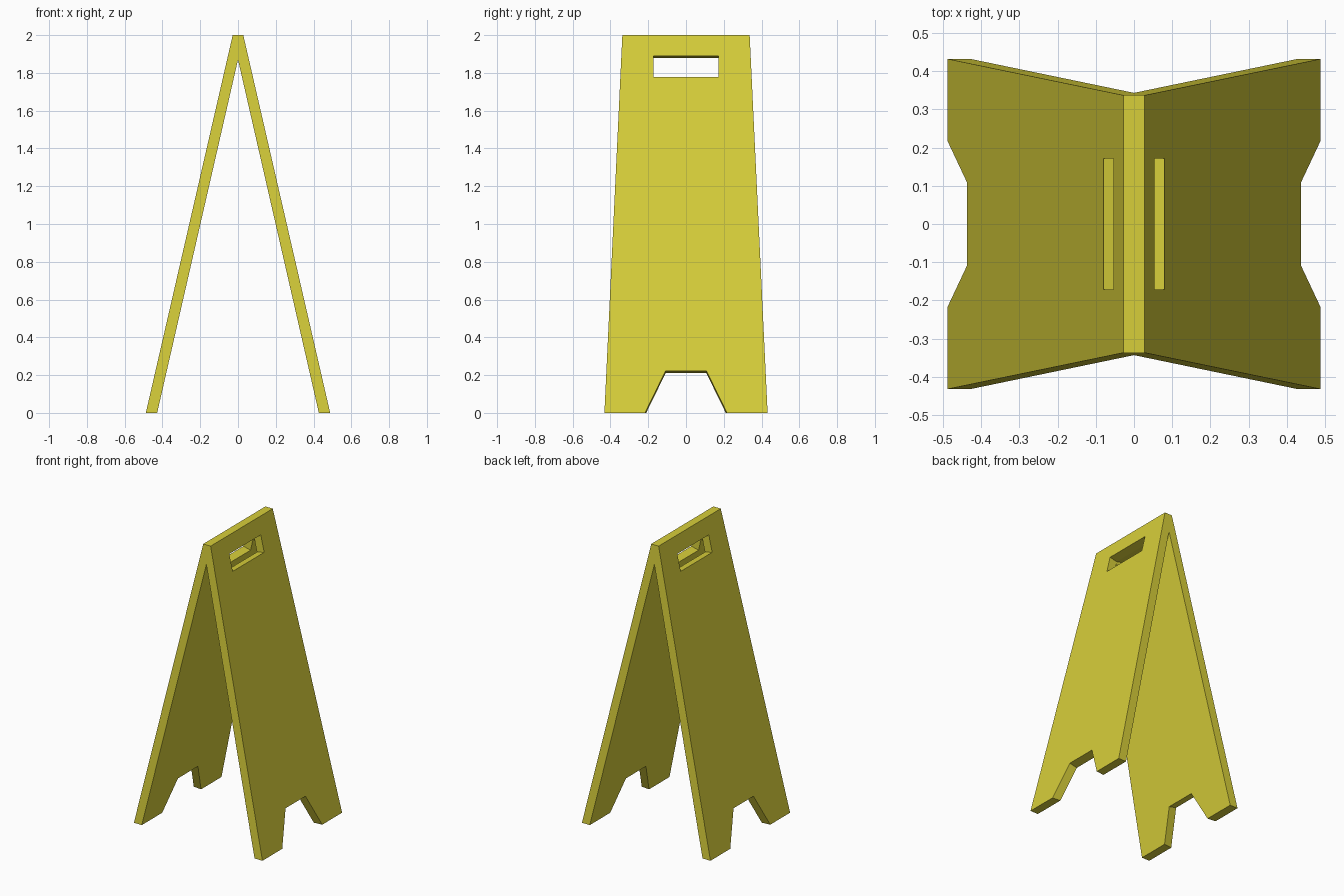
import bpy, bmesh
from mathutils import Vector

if "Cube" in bpy.data.objects:
    bpy.data.objects.remove(bpy.data.objects["Cube"])

yellow = bpy.data.materials.new("sign yellow")
yellow.diffuse_color = (0.68, 0.62, 0.042, 1.0)
yellow.use_nodes = True
yellow.node_tree.nodes["Principled BSDF"].inputs["Base Color"].default_value = yellow.diffuse_color


def loft(name, ring_a, ring_b):
    """Closed solid between two matching outlines."""
    bm = bmesh.new()
    a = [bm.verts.new(p) for p in ring_a]
    b = [bm.verts.new(p) for p in ring_b]
    n = len(a)
    bm.faces.new(a)
    bm.faces.new(b[::-1])
    for i in range(n):
        j = (i + 1) % n
        bm.faces.new((a[j], a[i], b[i], b[j]))
    bmesh.ops.recalc_face_normals(bm, faces=bm.faces)
    mesh = bpy.data.meshes.new(name)
    bm.to_mesh(mesh)
    bm.free()
    mesh.materials.append(yellow)
    obj = bpy.data.objects.new(name, mesh)
    bpy.context.collection.objects.link(obj)
    return obj


# Folding board: A-shaped profile, narrowing in y towards the top
profile = [(0.488, 0), (0.028, 2), (-0.028, 2), (-0.488, 0),
           (-0.428, 0), (0, 1.87), (0.428, 0)]


def half_width(z):
    return 0.432 - 0.0475 * z


board = loft("folding_board",
             [(x, -half_width(z), z) for x, z in profile],
             [(x, half_width(z), z) for x, z in profile])

# Handle slots and foot notches, cut square to each sloping panel
inward = Vector((-1, 0, -0.23)).normalized()
slot = [(-0.171, 1.777), (0.171, 1.777), (0.171, 1.89), (-0.171, 1.89)]
notch = [(-0.266, -0.1), (0.266, -0.1), (0.108, 0.223), (-0.108, 0.223)]


def cut(name, outline, side):
    def ring(depth):
        pts = [Vector((0.488 - 0.23 * z, y, z)) + inward * depth for y, z in outline]
        return [(p.x * side, p.y, p.z) for p in pts]
    cutter = loft(name, ring(-0.05), ring(0.062))
    cutter.hide_render = True
    mod = board.modifiers.new(name, 'BOOLEAN')
    mod.operation = 'DIFFERENCE'
    mod.solver = 'EXACT'
    mod.object = cutter
    bpy.context.view_layer.objects.active = board
    bpy.ops.object.modifier_apply(modifier=name)
    bpy.data.objects.remove(cutter)


for side, label in ((1, "right"), (-1, "left")):
    cut(label + "_handle_slot", slot, side)
    cut(label + "_foot_notch", notch, side)
